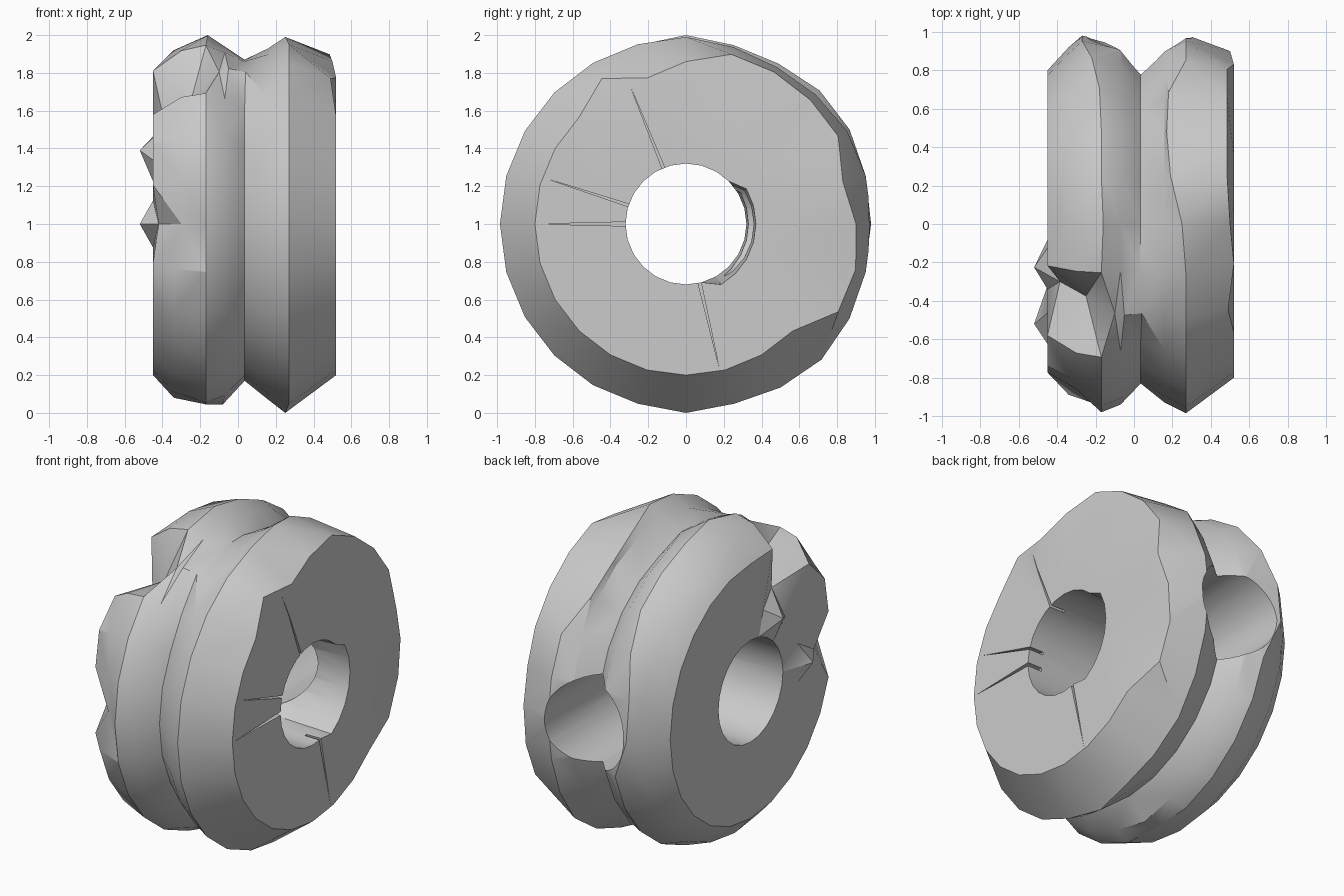
import bpy, bmesh
from math import sin, cos, radians, pi
from mathutils import Matrix

cube = bpy.data.objects.get("Cube")
if cube:
    bpy.data.objects.remove(cube, do_unlink=True)

stone = bpy.data.materials.new("stone grey")
stone.use_nodes = True
GREY = (0.6, 0.6, 0.6, 1)
stone.diffuse_color = GREY
stone.node_tree.nodes["Principled BSDF"].inputs["Base Color"].default_value = GREY

SEG = 24
STEP = 360 / SEG
# Half section of the twin-lobed ring: name -> (x, radius)
PROFILE = {
    "bore_right": (-0.45, 0.32), "face_right": (-0.45, 0.48), "rim_right": (-0.45, 0.80),
    "shoulder_right": (-0.34, 0.92), "ridge_right": (-0.17, 0.98), "inner_right": (-0.07, 0.94),
    "valley": (0.035, 0.83), "inner_left": (0.16, 0.93), "ridge_left": (0.27, 0.985),
    "rim_left": (0.52, 0.80), "face_left": (0.52, 0.50), "bore_left": (0.52, 0.32),
}
# Chips: (point, angle from the top towards the back, new x, new radius)
CHIPS = [
    # steep-walled gouge at the upper front of the right lobe
    ("rim_right", -15, -0.45, 0.84), ("shoulder_right", -15, -0.30, 0.95),
    ("face_right", -30, -0.52, 0.45), ("rim_right", -30, -0.385, 0.60),
    ("shoulder_right", -30, -0.25, 0.75), ("ridge_right", -30, -0.10, 0.93),
    ("inner_right", -30, -0.05, 0.95), ("rim_right", -45, -0.45, 0.82),
    ("shoulder_right", -45, -0.30, 0.95), ("rim_right", -60, -0.45, 0.85),
    # smaller notch halfway up the front
    ("shoulder_right", -75, -0.30, 0.89), ("face_right", -90, -0.52, 0.52),
    ("rim_right", -90, -0.42, 0.67), ("shoulder_right", -90, -0.30, 0.86),
    # groove partly filled beside the gouge
    ("valley", 0, 0.035, 0.87), ("valley", -15, 0.03, 0.89),
    ("valley", -30, 0.04, 0.93), ("valley", -45, 0.035, 0.86),
    # right lobe: crown, blunt back and flattened underside
    ("ridge_right", 0, -0.16, 1.0), ("ridge_right", 45, -0.18, 1.0),
    ("ridge_right", 60, -0.22, 1.0), ("ridge_right", 75, -0.27, 0.985),
    ("ridge_right", 90, -0.27, 0.98), ("ridge_right", 180, -0.17, 0.955),
    ("inner_right", 180, -0.08, 0.955),
    # left lobe: flattened crown and bulging lower back
    ("ridge_left", 0, 0.25, 0.99), ("ridge_left", 15, 0.19, 0.97),
    ("ridge_left", 30, 0.17, 0.96), ("ridge_left", 45, 0.18, 0.97),
    ("ridge_left", 120, 0.27, 1.0), ("ridge_left", 135, 0.27, 1.015),
    ("ridge_left", 150, 0.27, 1.0), ("ridge_left", 180, 0.25, 1.0),
    ("rim_left", -30, 0.49, 0.89), ("rim_left", -15, 0.52, 0.80),
    ("rim_left", 0, 0.50, 0.86), ("rim_left", 75, 0.52, 0.86),
    ("rim_left", 90, 0.50, 0.90),
]


def section_point(name, angle):
    x, r = PROFILE[name]
    for part, a, cx, cr in CHIPS:
        if part == name and a % 360 == angle % 360:
            return cx, cr
    # The left rim is worn wider over the top and back
    if name == "rim_left" and 0 <= angle <= 120:
        return 0.485, 0.93
    if name == "bore_left" and 60 <= angle <= 150:
        r = 0.37
    return x, r


def make_object(name, bm):
    bmesh.ops.recalc_face_normals(bm, faces=bm.faces)
    mesh = bpy.data.meshes.new(name)
    bm.to_mesh(mesh)
    bm.free()
    obj = bpy.data.objects.new(name, mesh)
    bpy.context.collection.objects.link(obj)
    mesh.materials.append(stone)
    return obj


# Ring body swept around the x axis
bm = bmesh.new()
rings = []
for i in range(SEG):
    a = i * STEP
    t = radians(a)
    ring = []
    for name in PROFILE:
        x, r = section_point(name, a)
        ring.append(bm.verts.new((x, r * sin(t), 1 + r * cos(t))))
    rings.append(ring)
count = len(PROFILE)
for i, ring in enumerate(rings):
    nxt = rings[(i + 1) % SEG]
    for j in range(count):
        k = (j + 1) % count
        bm.faces.new((ring[j], ring[k], nxt[k], nxt[j]))
bmesh.ops.triangulate(bm, faces=bm.faces)
body = make_object("twin_ring_body", bm)


def cut(cutter):
    cutter.hide_render = True
    mod = body.modifiers.new(cutter.name, "BOOLEAN")
    mod.operation = "DIFFERENCE"
    mod.solver = "EXACT"
    mod.object = cutter
    bpy.context.view_layer.objects.active = body
    bpy.ops.object.modifier_apply(modifier=mod.name)
    bpy.data.objects.remove(cutter, do_unlink=True)


# Round side hole running from the back into the bore
bm = bmesh.new()
place = Matrix.Translation((0.03, 0.65, 1.0)) @ Matrix.Rotation(pi / 2, 4, "X")
bmesh.ops.create_cone(bm, cap_ends=True, segments=40, radius1=0.275, radius2=0.275,
                      depth=1.1, matrix=place)
cut(make_object("side_hole_cutter", bm))


# Narrow tapering cracks in the left face
def crack(angle, reach, width):
    t = radians(angle)
    bm = bmesh.new()
    front, back = [], []
    for r, w in ((0.28, -width), (0.28, width), (reach, 0)):
        y = r * sin(t) + w * cos(t)
        z = 1 + r * cos(t) - w * sin(t)
        front.append(bm.verts.new((0.6, y, z)))
        back.append(bm.verts.new((0.42, y, z)))
    bm.faces.new(front)
    bm.faces.new(back)
    for i in range(3):
        k = (i + 1) % 3
        bm.faces.new((front[i], front[k], back[k], back[i]))
    cut(make_object("crack_cutter", bm))


for angle, reach, width in ((-22, 0.78, 0.008), (-72, 0.76, 0.008),
                            (-90, 0.78, 0.012), (167, 0.78, 0.009)):
    crack(angle, reach, width)

# Soft shading with crisp edges
bpy.ops.object.select_all(action="DESELECT")
body.select_set(True)
bpy.context.view_layer.objects.active = body
bpy.ops.object.shade_smooth_by_angle(angle=radians(30))
